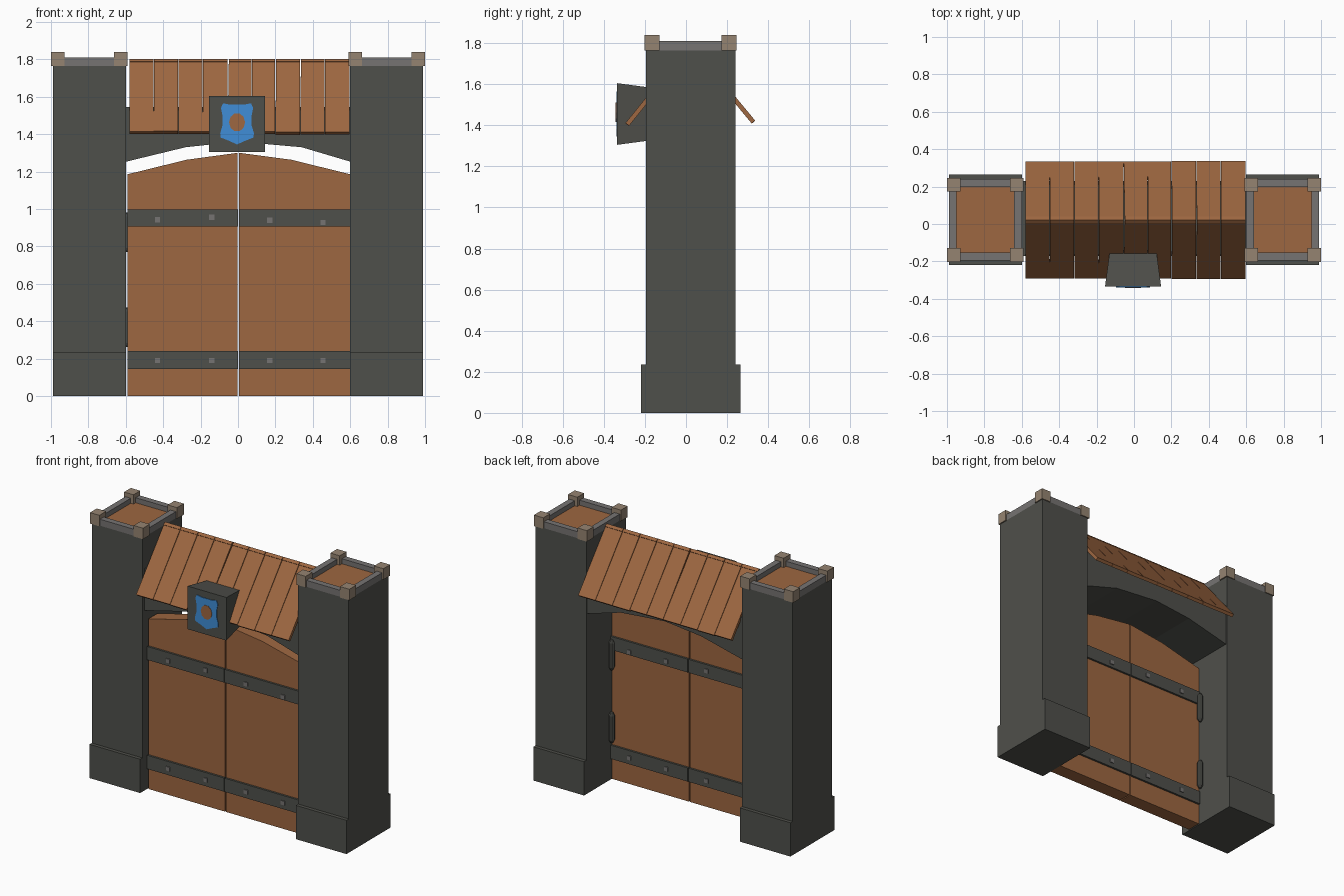
import bpy, bmesh, math, random
from mathutils import Vector

if "Cube" in bpy.data.objects:
    bpy.data.objects.remove(bpy.data.objects["Cube"])

random.seed(4)


def mat(name, r, g, b):
    m = bpy.data.materials.new(name)
    m.diffuse_color = (r, g, b, 1)
    m.use_nodes = True
    m.node_tree.nodes["Principled BSDF"].inputs["Base Color"].default_value = m.diffuse_color
    return m


STONE = mat("dark stone", 0.078, 0.08, 0.07)
WOOD = mat("brown wood", 0.34, 0.135, 0.052)
RIM = mat("grey stone", 0.18, 0.172, 0.168)
TAN = mat("tan stone", 0.30, 0.23, 0.165)
BLUE = mat("blue paint", 0.05, 0.27, 0.68)


def finish(name, bm, m):
    bmesh.ops.recalc_face_normals(bm, faces=bm.faces)
    me = bpy.data.meshes.new(name)
    bm.to_mesh(me)
    bm.free()
    me.materials.append(m)
    ob = bpy.data.objects.new(name, me)
    bpy.context.collection.objects.link(ob)
    return ob


def loft(name, rings, m):
    """Closed solid through rings of equal point count."""
    bm = bmesh.new()
    vs = [[bm.verts.new(p) for p in r] for r in rings]
    n = len(vs[0])
    for a, b in zip(vs, vs[1:]):
        for i in range(n):
            j = (i + 1) % n
            bm.faces.new((a[i], a[j], b[j], b[i]))
    bm.faces.new(vs[0])
    bm.faces.new(vs[-1])
    return finish(name, bm, m)


def box(name, x0, x1, y0, y1, z0, z1, m):
    ring = [(x0, y0), (x1, y0), (x1, y1), (x0, y1)]
    return loft(name, [[(x, y, z) for x, y in ring] for z in (z0, z1)], m)


def slab(name, prof, y0, y1, m):
    """Front-facing x,z profile extruded along y."""
    return loft(name, [[(x, y, z) for x, z in prof] for y in (y0, y1)], m)


# towers with plinth, floor, parapet and corner blocks
Y0, Y1 = -0.195, 0.24
for side, (x0, x1) in (("left", (-0.99, -0.60)), ("right", (0.60, 0.99))):
    box(side + "_tower", x0, x1, Y0, Y1, 0.235, 1.765, STONE)
    box(side + "_plinth", x0, x1, -0.22, 0.265, 0, 0.235, STONE)
    box(side + "_tower_floor", x0 + 0.03, x1 - 0.03, Y0 + 0.03, Y1 - 0.03, 1.76, 1.775, WOOD)
    t = 0.042
    box(side + "_parapet_front", x0, x1, Y0, Y0 + t, 1.765, 1.81, RIM)
    box(side + "_parapet_back", x0, x1, Y1 - t, Y1, 1.765, 1.81, RIM)
    box(side + "_parapet_a", x0, x0 + t, Y0 + t, Y1 - t, 1.765, 1.81, RIM)
    box(side + "_parapet_b", x1 - t, x1, Y0 + t, Y1 - t, 1.765, 1.81, RIM)
    for cx in (x0 + 0.027, x1 - 0.027):
        for cy in (Y0 + 0.03, Y1 - 0.03):
            box(side + "_corner_block", cx - 0.036, cx + 0.036, cy - 0.037, cy + 0.037,
                1.763, 1.84, TAN)

# arch between the towers
slab("arch", [(-0.61, 1.25), (-0.28, 1.33), (0, 1.36), (0.34, 1.33), (0.61, 1.25),
              (0.61, 1.545), (-0.61, 1.545)], -0.17, 0.23, STONE)

# double door
DF, DB = -0.14, -0.04
slab("left_door", [(-0.592, 0), (-0.002, 0), (-0.002, 1.30), (-0.275, 1.263), (-0.592, 1.185)],
     DF, DB, WOOD)
slab("right_door", [(0.006, 0), (0.602, 0), (0.602, 1.185), (0.285, 1.263), (0.006, 1.30)],
     DF, DB, WOOD)

# iron bands and rivets, on both faces of the door
for z0, z1 in ((0.145, 0.24), (0.905, 0.998)):
    for x0, x1 in ((-0.592, -0.001), (0.005, 0.602)):
        box("door_band", x0, x1, DF - 0.014, DB + 0.014, z0, z1, STONE)
for x, dz in ((-0.43, -0.01), (-0.14, 0.003), (0.17, -0.012), (0.455, -0.024)):
    for z in (0.19, 0.952 + dz):
        box("rivet", x - 0.014, x + 0.014, DF - 0.02, DB + 0.02, z - 0.014, z + 0.014, RIM)

# hinges: eight-sided pins with tapered ends
for x in (-0.588, 0.588):
    for zc in (0.368, 0.875):
        rings = []
        for r, dz in ((0.01, -0.105), (0.02, -0.085), (0.02, 0.085), (0.01, 0.105)):
            rings.append([(x + r * math.cos(a * math.pi / 4),
                           -0.022 + r * math.sin(a * math.pi / 4), zc + dz) for a in range(8)])
        loft("hinge", rings, STONE)

# roof planks on both slopes
edges = [-0.582, -0.452, -0.32, -0.19, -0.056, 0.072, 0.2, 0.333, 0.463, 0.597]
RIDGE = Vector((0, 0.022, 1.803))
for eave in (Vector((0, -0.293, 1.413)), Vector((0, 0.335, 1.425))):
    d = (eave - RIDGE).normalized()
    n = Vector((0, -d.z, d.y))
    if n.z < 0:
        n = -n
    for i, (a, b) in enumerate(zip(edges, edges[1:])):
        drop = random.uniform(-0.004, 0.004)
        gap = 0.007 if i == 4 else 0.003
        rings = []
        for p, g in ((RIDGE, gap), (eave + d * drop, 0.001)):
            lo = p - n * 0.022
            rings.append([(a + g, p.y, p.z), (b - 0.001, p.y, p.z),
                          (b - 0.001, lo.y, lo.z), (a + g, lo.y, lo.z)])
        loft("roof_plank", rings, WOOD)

# tapered block carrying the shield
CX, CZ = -0.005, 1.455
loft("shield_block", [[(CX + sx * h, y, CZ + sz * h) for sx, sz in
                       ((-1, -1), (1, -1), (1, 1), (-1, 1))]
                      for y, h in ((-0.335, 0.15), (-0.14, 0.124))], STONE)

# painted shield plate and round boss
half = [(0.04, 1.558), (0.075, 1.565), (0.086, 1.54), (0.078, 1.50), (0.077, 1.45),
        (0.09, 1.405), (0.088, 1.382), (0.045, 1.365)]
outline = ([(CX, 1.558)] + [(CX + x, z) for x, z in half] + [(CX, 1.345)]
           + [(CX - x, z) for x, z in reversed(half)])
slab("shield", outline, -0.339, -0.334, BLUE)
slab("shield_boss", [(CX + 0.043 * math.cos(k * math.pi / 5), 1.463 + 0.05 * math.sin(k * math.pi / 5))
                     for k in range(10)], -0.342, -0.338, WOOD)
